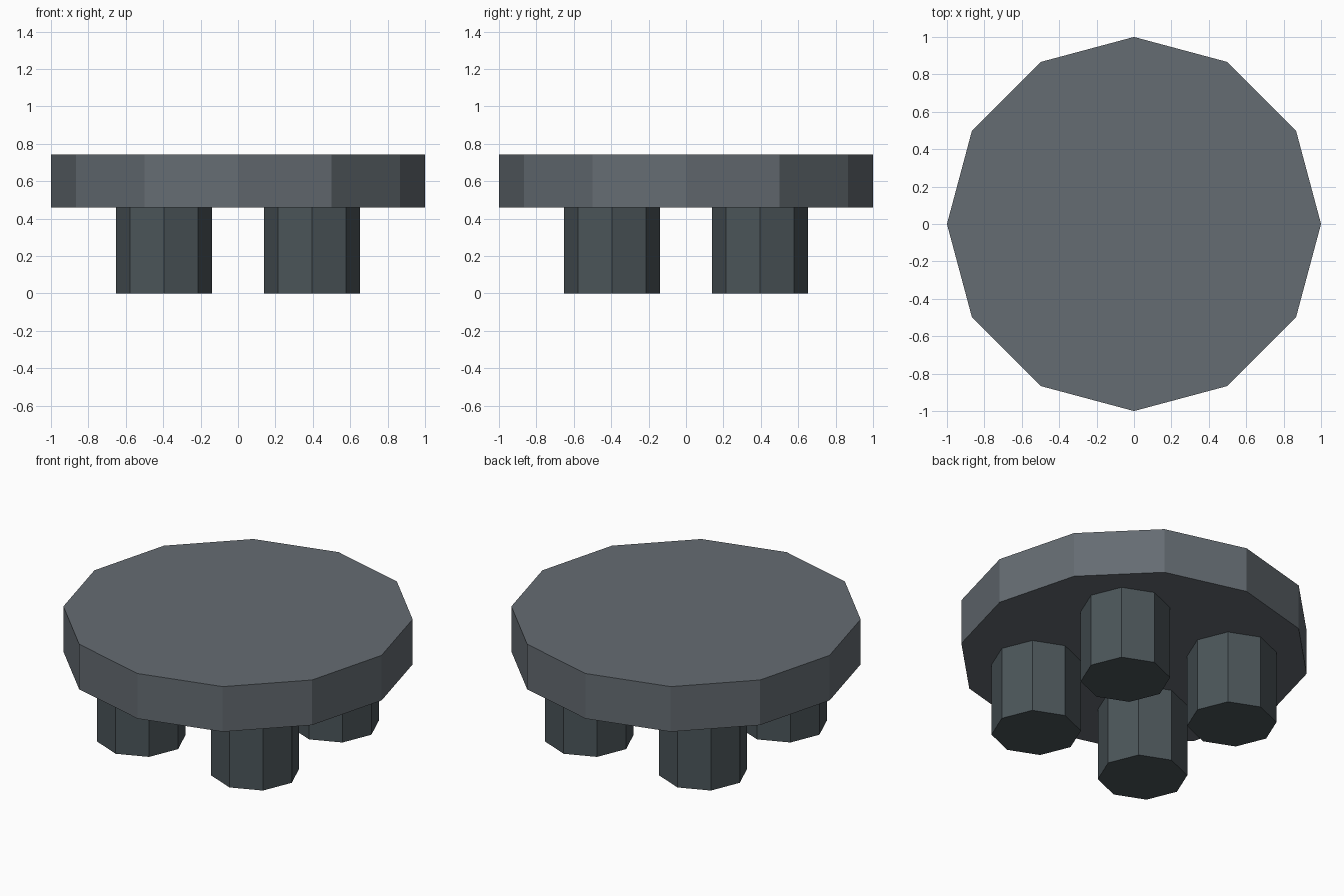
import bpy

if "Cube" in bpy.data.objects:
    bpy.data.objects.remove(bpy.data.objects["Cube"])


def material(name, color):
    mat = bpy.data.materials.new(name)
    mat.diffuse_color = color
    mat.use_nodes = True
    mat.node_tree.nodes["Principled BSDF"].inputs["Base Color"].default_value = mat.diffuse_color
    return mat


def prism(name, sides, radius, x, y, z0, z1, mat):
    bpy.ops.mesh.primitive_cylinder_add(
        vertices=sides, radius=radius, depth=z1 - z0,
        location=(x, y, (z0 + z1) / 2))
    obj = bpy.context.object
    obj.name = name
    obj.data.materials.append(mat)
    return obj


top_grey = material("top_grey", (0.13, 0.15, 0.17, 1))
leg_grey = material("leg_grey", (0.07, 0.09, 0.10, 1))

SLAB_BOTTOM, SLAB_TOP = 0.46, 0.744
LEG_OFFSET = 0.396

# Twelve-sided table top
prism("table_top", 12, 1.0, 0, 0, SLAB_BOTTOM, SLAB_TOP, top_grey)

# Four stubby eight-sided legs
for side, sx in (("left", -1), ("right", 1)):
    for end, sy in (("front", -1), ("back", 1)):
        prism(f"{end}_{side}_leg", 8, 0.256, sx * LEG_OFFSET, sy * LEG_OFFSET,
              0, SLAB_BOTTOM, leg_grey)
